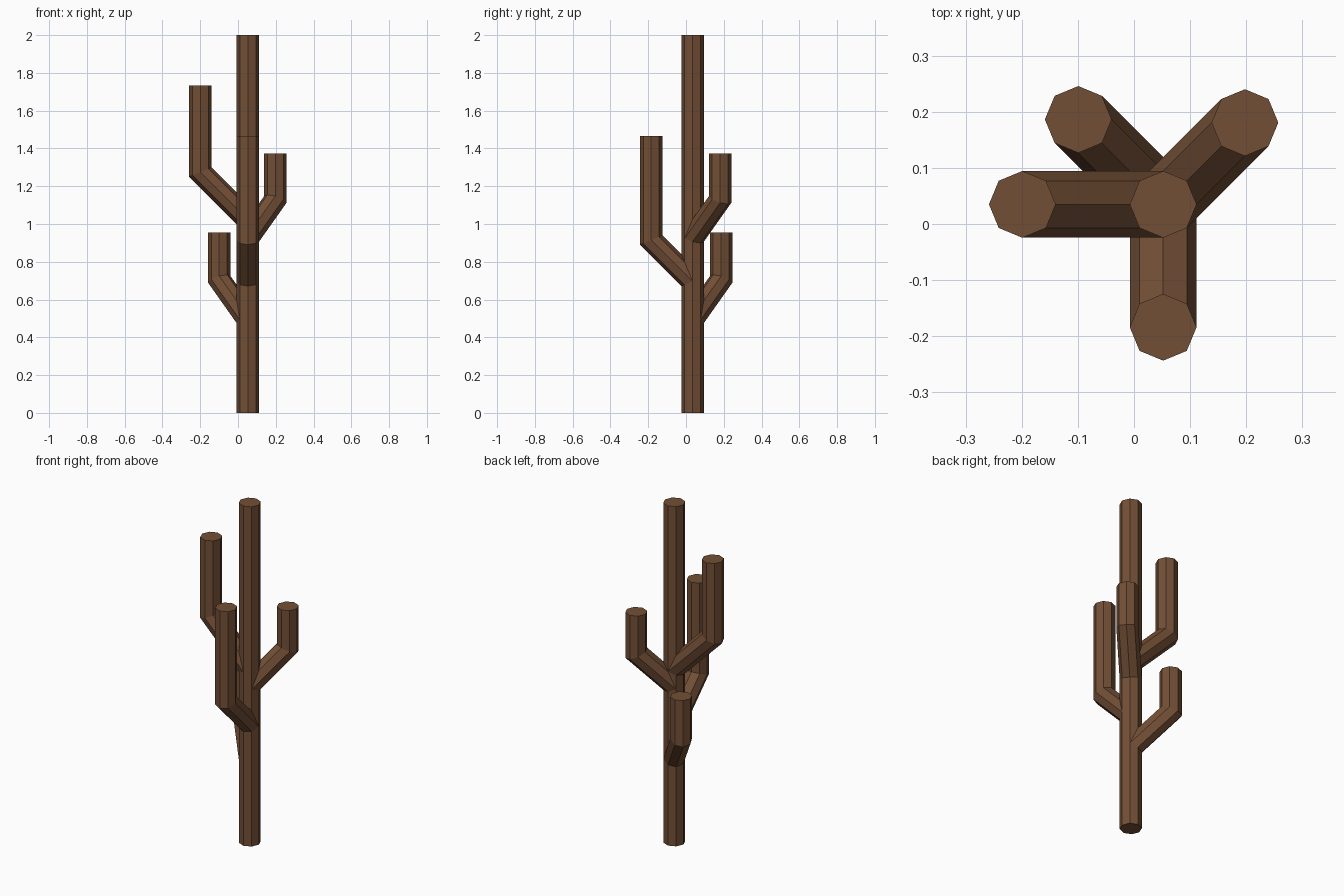
import bpy, bmesh, math
from mathutils import Vector

if "Cube" in bpy.data.objects:
    bpy.data.objects.remove(bpy.data.objects["Cube"])

R = 0.0595                      # radius of every stem
SIDES = 8
TRUNK = Vector((0.052, 0.035, 0))
UP = Vector((0, 0, 1))

brown = bpy.data.materials.new("bark brown")
brown.diffuse_color = (0.17, 0.078, 0.037, 1)
brown.use_nodes = True
brown.node_tree.nodes["Principled BSDF"].inputs["Base Color"].default_value = brown.diffuse_color


def tube(name, rings):
    """Skin a closed flat-shaded tube through matching rings of points."""
    bm = bmesh.new()
    loops = [[bm.verts.new(p) for p in ring] for ring in rings]
    for a, b in zip(loops, loops[1:]):
        for i in range(SIDES):
            j = (i + 1) % SIDES
            bm.faces.new((a[i], a[j], b[j], b[i]))
    bm.faces.new(loops[0][::-1])
    bm.faces.new(loops[-1])
    bmesh.ops.recalc_face_normals(bm, faces=bm.faces)
    mesh = bpy.data.meshes.new(name)
    bm.to_mesh(mesh)
    bm.free()
    mesh.materials.append(brown)
    bpy.context.collection.objects.link(bpy.data.objects.new(name, mesh))


# Octagon offsets, corners on the axes
octagon = [Vector((R * math.cos(i * math.tau / SIDES), R * math.sin(i * math.tau / SIDES), 0))
           for i in range(SIDES)]

# Straight trunk
tube("trunk", [[TRUNK + o + UP * z for o in octagon] for z in (0, 2)])


def arm(name, angle, reach, bend_z, top_z):
    """Arm leaving the trunk at 45 degrees, then a mitred bend straight up."""
    d = Vector((math.cos(math.radians(angle)), math.sin(math.radians(angle)), 0))
    root = TRUNK + UP * (bend_z - reach)
    elbow = TRUNK + d * reach
    start, bend, top = [], [], []
    for o in octagon:
        t = o.dot(d)
        start.append(root + (o - d * t) + (d - UP) * t * math.sqrt(0.5))
        bend.append(elbow + o + UP * (bend_z - t * math.tan(math.pi / 8)))
        top.append(elbow + o + UP * top_z)
    tube(name, [start, bend, top])


# Four arms: direction, reach, bend height, top height
arm("left_arm", 180, 0.251, 1.275, 1.732)
arm("front_arm", 270, 0.219, 0.915, 1.466)
arm("back_right_arm", 45, 0.206, 1.13, 1.372)
arm("back_left_arm", 135, 0.214, 0.707, 0.956)
